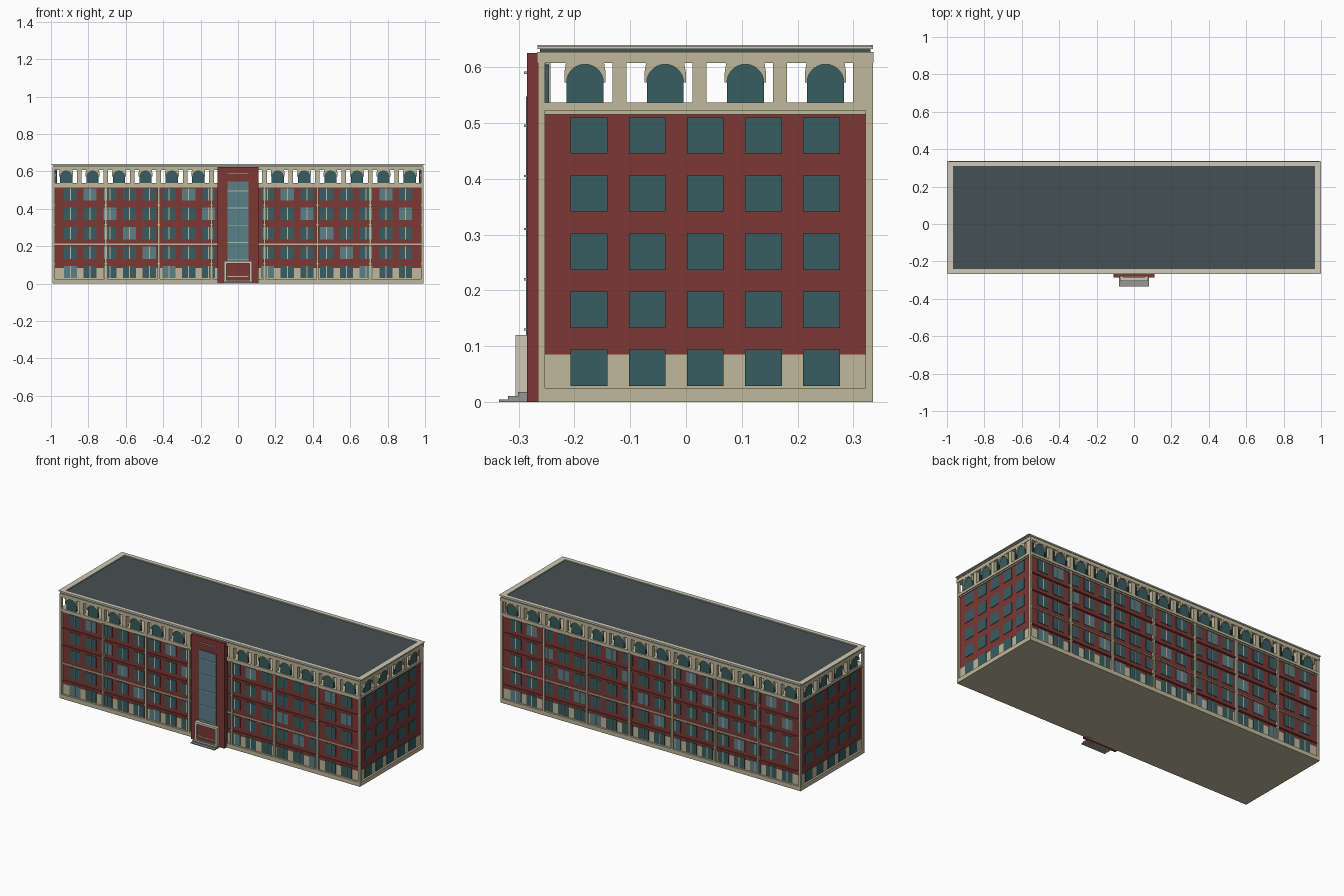
import bpy, bmesh, math
from mathutils import Matrix, Vector

if "Cube" in bpy.data.objects:
    bpy.data.objects.remove(bpy.data.objects["Cube"])

CY = 0.0345            # centre of the main block in y
HX, HY = 0.98, 0.289   # half sizes to the brick faces


def mat(name, rgb):
    m = bpy.data.materials.new(name)
    m.diffuse_color = (*rgb, 1)
    m.use_nodes = True
    m.node_tree.nodes["Principled BSDF"].inputs["Base Color"].default_value = m.diffuse_color
    return m


CREAM = mat("cream_stone", (0.53, 0.48, 0.33))
PALE = mat("pale_stone", (0.62, 0.59, 0.48))
BRICK = mat("red_brick", (0.20, 0.04, 0.035))
GLASS = mat("dark_glass", (0.04, 0.11, 0.12))
LIGHT = mat("light_glass", (0.10, 0.22, 0.25))
ROOF = mat("roof_slate", (0.06, 0.08, 0.085))
STEP = mat("step_grey", (0.32, 0.31, 0.29))


class Part:
    """Collects boxes and prisms into one named object."""

    def __init__(self, name, material):
        self.name, self.material, self.bm = name, material, bmesh.new()

    def box(self, x0, x1, y0, y1, z0, z1, m=Matrix()):
        t = Matrix.Translation(((x0 + x1) / 2, (y0 + y1) / 2, (z0 + z1) / 2))
        s = Matrix.Diagonal((abs(x1 - x0), abs(y1 - y0), abs(z1 - z0), 1))
        bmesh.ops.create_cube(self.bm, size=1, matrix=m @ t @ s)

    def prism(self, profile, y0, y1, m):
        vs = [self.bm.verts.new(m @ Vector((x, y0, z))) for x, z in profile]
        f = self.bm.faces.new(vs)
        r = bmesh.ops.extrude_face_region(self.bm, geom=[f])
        off = m.to_3x3() @ Vector((0, y1 - y0, 0))
        bmesh.ops.translate(self.bm, vec=off,
                            verts=[v for v in r["geom"] if isinstance(v, bmesh.types.BMVert)])

    def done(self):
        bmesh.ops.recalc_face_normals(self.bm, faces=self.bm.faces)
        me = bpy.data.meshes.new(self.name)
        self.bm.to_mesh(me)
        self.bm.free()
        ob = bpy.data.objects.new(self.name, me)
        bpy.context.collection.objects.link(ob)
        me.materials.append(self.material)


def facade(k):
    """Local frame of a side: x along it, -y outward, y = 0 on the brick face."""
    half = HX if k % 2 else HY
    return (Matrix.Translation((0, CY, 0)) @ Matrix.Rotation(k * math.pi / 2, 4, 'Z')
            @ Matrix.Translation((0, -half, 0)))


def simple(name, material, *boxes):
    p = Part(name, material)
    for b in boxes:
        p.box(*b)
    p.done()


def block(gx, z0, z1):
    """Box as big as the main block, grown by gx."""
    return (-HX - gx, HX + gx, CY - HY - gx, CY + HY + gx, z0, z1)


def ring(out, wid, z0, z1):
    x, y = HX + out, HY + out
    return [(-x, x, CY - y, CY - y + wid, z0, z1), (-x, x, CY + y - wid, CY + y, z0, z1),
            (-x, -x + wid, CY - y + wid, CY + y - wid, z0, z1),
            (x - wid, x, CY - y + wid, CY + y - wid, z0, z1)]


# main masses
simple("plinth", CREAM, block(0.011, 0, 0.025))
simple("ground_floor_wall", CREAM, block(0, 0.025, 0.085))
simple("brick_wall", BRICK, block(0, 0.085, 0.517))
simple("attic_sill_band", CREAM, block(0.005, 0.515, 0.522), block(0.011, 0.522, 0.537))
simple("frieze", CREAM, *ring(0.012, 0.025, 0.607, 0.627))
simple("roof", ROOF, block(0.007, 0.625, 0.634))
simple("parapet_rim", PALE, *ring(0.0115, 0.025, 0.632, 0.64), *ring(0.02, 0.01, 0.636, 0.64)[2:])
simple("corner_posts", CREAM, *[
    (sx * 0.978, sx * 0.991, CY + sy * 0.287, CY + sy * 0.3, 0, 0.61)
    for sx in (-1, 1) for sy in (-1, 1)])

# repeated facade parts
win = Part("windows", GLASS)
lit = Part("light_windows", LIGHT)
mull = Part("window_mullions", CREAM)
pil = Part("pilasters", CREAM)
course = Part("string_courses", BRICK)
course2 = Part("stone_string_course", CREAM)
pier = Part("attic_piers", CREAM)
hood = Part("arch_surrounds", CREAM)
arch = Part("arched_windows", GLASS)

ROWS = [0.029 + 0.104 * r for r in range(5)]
N = 14
ARC = [(math.cos(math.pi * i / N), math.sin(math.pi * i / N)) for i in range(N + 1)]

for k in range(4):
    m = facade(k)
    long = k % 2 == 0
    # window grid
    count, step, half = (18, 0.1054, 0.035) if long else (5, 0.104, 0.033)
    for r, z in enumerate(ROWS):
        for i in range(count):
            u = (i - (count - 1) / 2) * step
            if k == 0 and abs(u) < 0.1:
                continue
            p = lit if long and (i - (4 - r)) % 5 == 1 else win
            p.box(u - half, u + half, -0.003, 0.01, z, z + 0.065, m)
            if long:
                mull.box(u - 0.0025, u + 0.0025, -0.005, 0, z, z + 0.065, m)
    # pilasters and string courses on the long sides
    if long:
        for i in range(1, 7):
            u = -0.99 + 0.2829 * i
            pil.box(u - 0.006, u + 0.006, -0.011, 0.005, 0.025, 0.52, m)
        for i, z in enumerate((0.107, 0.211, 0.315, 0.419)):
            (course2 if i == 1 else course).box(-HX, HX, -0.006, 0.005, z - 0.004, z + 0.003, m)
    # open attic: piers, arch surrounds and arched glass
    n, step = (14, 0.1414) if long else (4, 0.1436)
    shift = 0 if long else (-0.01 if k == 1 else 0.01)
    for i in range(n + 1):
        u = (i - n / 2) * step + shift
        if abs(u) < (HX if long else HY) + 0.005:
            w = 0.0125
            lim = HX if long else HY
            pier.box(max(u - w, -lim), min(u + w, lim), -0.010, 0.012, 0.535, 0.61, m)
    for i in range(n):
        u = (i - (n - 1) / 2) * step
        inner = [(u + 0.033 * c, 0.572 + 0.033 * s) for c, s in ARC]
        arch.prism([(u + 0.033, 0.535)] + inner + [(u - 0.033, 0.535)], -0.003, 0.009, m)
        hood.prism([(u - 0.037, 0.572), (u - 0.037, 0.59), (u - 0.034, 0.609), (u + 0.034, 0.609),
                    (u + 0.037, 0.59), (u + 0.037, 0.572)] + inner, -0.011, 0.003, m)

for p in (win, lit, mull, pil, course, course2, pier, hood, arch):
    p.done()

# entrance tower
simple("entrance_tower", BRICK, (-0.11, 0.11, -0.282, -0.25, 0, 0.625),
       (-0.11, -0.075, -0.285, -0.28, 0, 0.625), (0.075, 0.11, -0.285, -0.28, 0, 0.625))
simple("tower_glass", LIGHT, (-0.057, 0.057, -0.2865, -0.27, 0.11, 0.547))
simple("tower_glass_bars", CREAM, *[
    (-0.057, 0.057, -0.290, -0.28, z - 0.002, z + 0.002)
    for z in (0.13, 0.22, 0.31, 0.405, 0.495, 0.59)])

# doorway and steps
simple("door_surround", PALE, (-0.075, -0.062, -0.305, -0.28, 0, 0.12),
       (0.062, 0.075, -0.305, -0.28, 0, 0.12), (-0.075, 0.075, -0.305, -0.28, 0.108, 0.12))
simple("door", BRICK, (-0.062, 0.062, -0.295, -0.28, 0, 0.108))
simple("door_rail", CREAM, (-0.055, 0.055, -0.298, -0.29, 0.036, 0.04))
simple("entrance_steps", STEP, (-0.08, 0.08, -0.335, -0.28, 0, 0.005),
       (-0.08, 0.08, -0.319, -0.28, 0.005, 0.011), (-0.08, 0.08, -0.301, -0.28, 0.011, 0.018))
